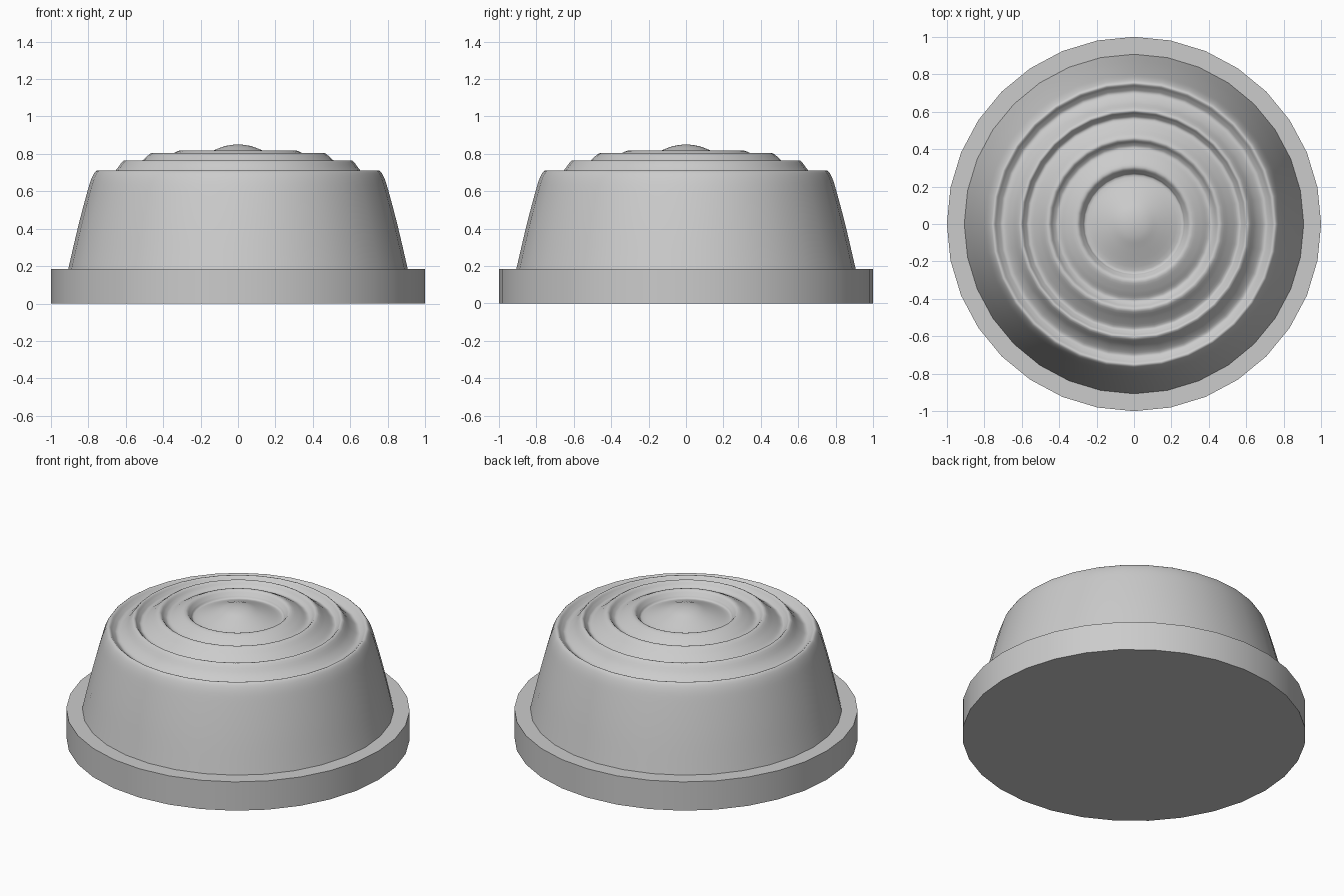
import bpy, bmesh, math
from mathutils import Vector

if "Cube" in bpy.data.objects:
    bpy.data.objects.remove(bpy.data.objects["Cube"])

SIDES = 32


def smooth_profile(points, steps):
    """Catmull-Rom curve through (radius, height) points."""
    p = [Vector(q) for q in points]
    p = [2 * p[0] - p[1]] + p + [Vector((-p[-2].x, p[-2].y))]
    out = []
    for a, b, c, d in zip(p, p[1:], p[2:], p[3:]):
        for i in range(steps):
            t = i / steps
            out.append(0.5 * (2 * b + (c - a) * t + (2 * a - 5 * b + 4 * c - d) * t**2
                              + (3 * b - a - 3 * c + d) * t**3))
    return out + [p[-2]]


def lathe(name, profile, angle):
    """Revolve a profile around z; a zero radius becomes a single pole."""
    bm = bmesh.new()
    rings = []
    for r, z in profile:
        n = 1 if r < 1e-5 else SIDES
        rings.append([bm.verts.new((r * math.cos(math.tau * k / SIDES),
                                    r * math.sin(math.tau * k / SIDES), z))
                      for k in range(n)])
    for lo, hi in zip(rings, rings[1:]):
        for k in range(SIDES):
            j = (k + 1) % SIDES
            if len(hi) == 1:
                bm.faces.new((lo[k], lo[j], hi[0]))
            else:
                bm.faces.new((lo[k], lo[j], hi[j], hi[k]))
    # Close open ends
    if len(rings[0]) > 1:
        bm.faces.new(rings[0][::-1])
    if len(rings[-1]) > 1:
        bm.faces.new(rings[-1])
    mesh = bpy.data.meshes.new(name)
    bm.to_mesh(mesh)
    bm.free()
    obj = bpy.data.objects.new(name, mesh)
    bpy.context.collection.objects.link(obj)
    bpy.ops.object.select_all(action='DESELECT')
    obj.select_set(True)
    bpy.context.view_layer.objects.active = obj
    bpy.ops.object.shade_smooth_by_angle(angle=math.radians(angle))
    return obj


# Flat round base
lathe("base_disc", [(1, 0), (1, 0.185)], 30)

# Domed cap with concentric ripples, from the outer rim to the centre
cap = [(0.907, 0.185), (0.857, 0.40), (0.81, 0.58), (0.782, 0.67), (0.755, 0.71),
       (0.728, 0.69), (0.70, 0.677), (0.655, 0.71),
       (0.61, 0.765), (0.585, 0.745), (0.56, 0.73), (0.51, 0.765),
       (0.46, 0.805), (0.43, 0.78), (0.405, 0.77), (0.36, 0.795),
       (0.305, 0.818), (0.275, 0.79), (0.25, 0.775),
       (0.14, 0.815), (0.07, 0.841), (0, 0.85)]
lathe("rippled_cap", smooth_profile(cap, 4), 60)
